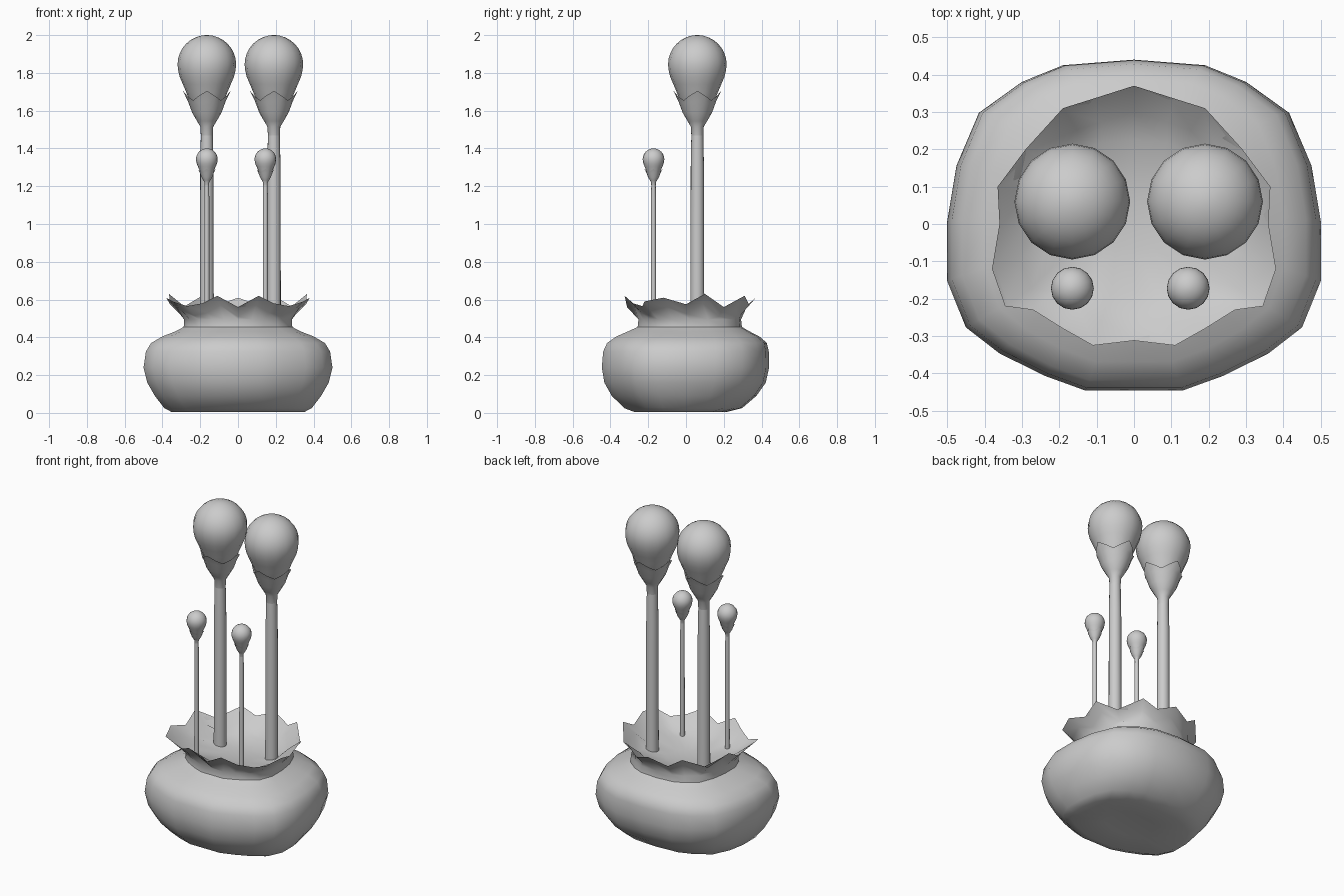
import bpy, bmesh, math

if "Cube" in bpy.data.objects:
    bpy.data.objects.remove(bpy.data.objects["Cube"])

grey = bpy.data.materials.new("plain grey")
grey.diffuse_color = (0.6, 0.6, 0.6, 1)
grey.use_nodes = True
grey.node_tree.nodes["Principled BSDF"].inputs["Base Color"].default_value = grey.diffuse_color


def loft(name, rings, angle, cap_start=True, cap_end=True):
    """Skin a stack of equal-sized closed rings."""
    bm = bmesh.new()
    vs = [[bm.verts.new(p) for p in r] for r in rings]
    n = len(vs[0])
    for a, b in zip(vs, vs[1:]):
        for i in range(n):
            j = (i + 1) % n
            bm.faces.new((a[i], a[j], b[j], b[i]))
    if cap_start:
        bm.faces.new(vs[0][::-1])
    if cap_end:
        bm.faces.new(vs[-1])
    bmesh.ops.recalc_face_normals(bm, faces=bm.faces)
    me = bpy.data.meshes.new(name)
    bm.to_mesh(me)
    bm.free()
    me.materials.append(grey)
    ob = bpy.data.objects.new(name, me)
    bpy.context.collection.objects.link(ob)
    bpy.ops.object.select_all(action='DESELECT')
    ob.select_set(True)
    bpy.context.view_layer.objects.active = ob
    bpy.ops.object.shade_smooth_by_angle(angle=math.radians(angle))
    return ob


def mirror(half):
    """Complete a right-hand outline running from back centre to front centre."""
    return half + [(-p[0], *p[1:]) for p in half[-2:0:-1]]


# Pot: lumpy outline, scaled up through the belly into the neck
belly = mirror([(0, .445), (.19, .43), (.3, .385), (.415, .302), (.475, .16),
                (.5, .01), (.5, -.15), (.45, -.275), (.36, -.345),
                (.24, -.405), (.13, -.445), (0, -.445)])
# Jagged rim: x, y, z
rim = mirror([(0, .37, .61), (.11, .335, .57), (.19, .31, .62), (.29, .2, .56),
              (.365, .1, .63), (.36, 0, .575), (.38, -.12, .61),
              (.345, -.22, .59), (.27, -.23, .565), (.19, -.28, .58),
              (.11, -.325, .62), (0, -.312, .56)])


def ring(sx, sy, oy, z):
    return [(x * sx, y * sy + oy, z) for x, y in belly]


def rim_ring(scale, drop):
    return [(x * scale, (y - .02) * scale + .02, z - drop) for x, y, z in rim]


pot = [ring(.3, .25, -.03, .018), ring(.7, .54, -.03, .004),
       ring(.78, .7, -.015, .025), ring(.88, .86, -.01, .09),
       ring(.96, .96, -.005, .16), ring(1, .995, -.003, .24),
       ring(.975, .985, 0, .325), ring(.92, .95, .005, .37),
       ring(.8, .85, .01, .405), ring(.66, .72, .015, .432),
       ring(.575, .62, .02, .455), ring(.57, .61, .02, .495),
       rim_ring(.86, .05), rim, rim_ring(.975, .008), rim_ring(.8, .06),
       ring(.46, .46, .02, .5), ring(.2, .2, .02, .475)]
loft("pot", pot, 50)

N = 16


def circle(x, y, r, z, jag=0.0, flare=0.0):
    """Ring around a stalk; jag lifts and flare widens four pointed tips."""
    out = []
    for i in range(N):
        a = 2 * math.pi * i / N
        tip = (1, .45, 0, .45)[i % 4]
        rr = r + flare * tip
        out.append((x + rr * math.cos(a), y + rr * math.sin(a), z + jag * tip))
    return out


def stalk(label, x, y, top, s):
    def at(r, d, jag=0, flare=0):
        return circle(x, y, r * s, top - d * s, jag * s, flare * s)

    # Stem
    stem = [circle(x, y, .037 * s, .475), at(.035, .7), at(.03, .44)]
    loft(label + "_stem", stem, 40)
    # Pear-shaped bulb
    bulb = [at(.155 * math.sin(t), .155 - .155 * math.cos(t))
            for t in [math.pi * k / 16 for k in (.3, 1, 2, 3, 4, 5, 6, 7, 8, 9)]]
    bulb += [at(.144, .22), at(.127, .26), at(.108, .305), at(.09, .35), at(.06, .41)]
    loft(label + "_bulb", bulb, 60)
    # Leafy cup with four tips, a thin open-topped shell
    cup = [at(.03, .57), at(.034, .485), at(.052, .455), at(.078, .41),
           at(.095, .36, .01, .005), at(.103, .345, .05, .024),
           at(.098, .347, .047, .024), at(.085, .375)]
    loft(label + "_cup", cup, 50)


for label, x, y, top, s in [("left_tall", -.165, .06, 2, 1),
                            ("right_tall", .19, .06, 2, 1),
                            ("left_short", -.165, -.172, 1.4, .37),
                            ("right_short", .145, -.172, 1.4, .37)]:
    stalk(label, x, y, top, s)
